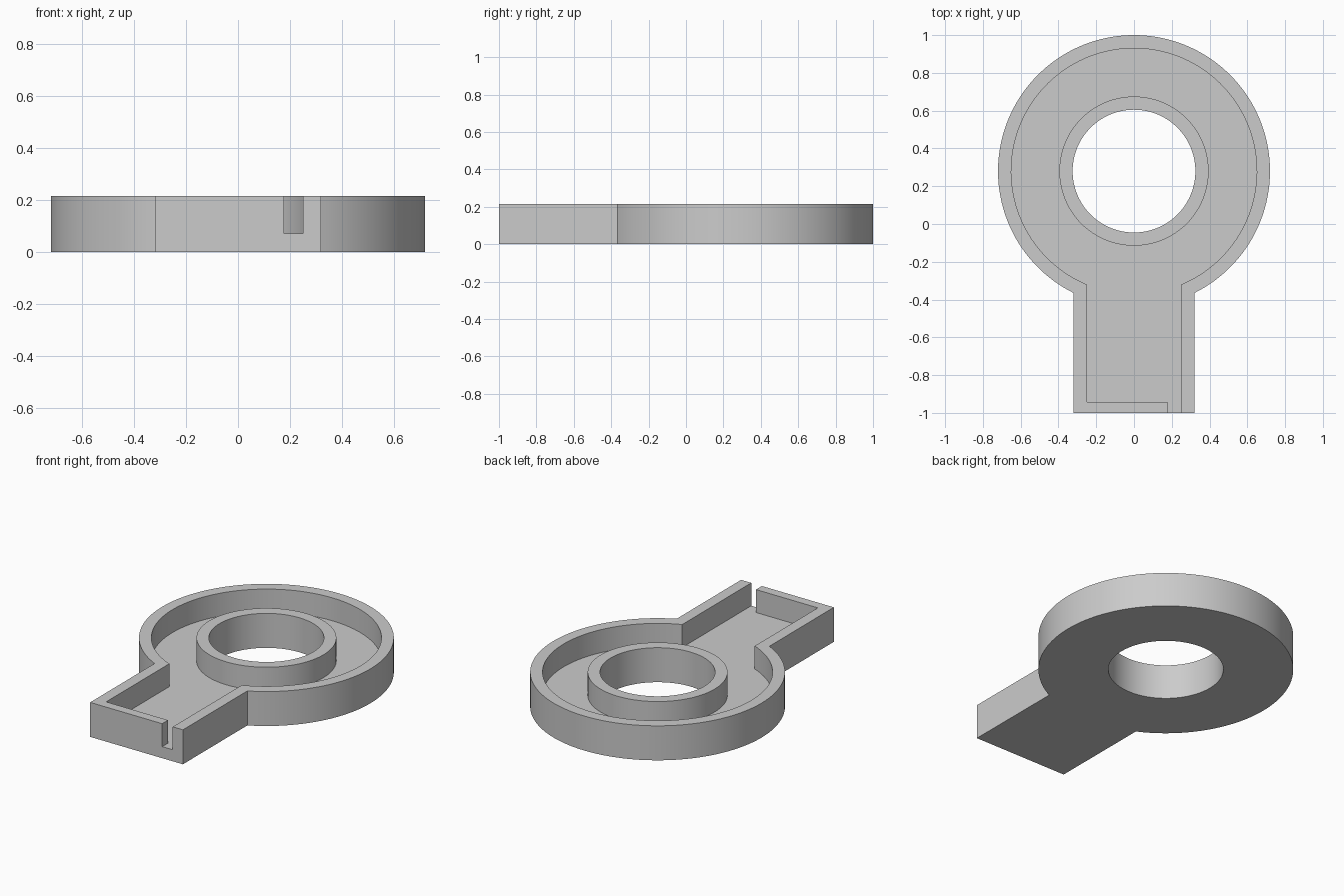
import bpy
import bmesh
from math import asin, cos, sin, pi

if "Cube" in bpy.data.objects:
    bpy.data.objects.remove(bpy.data.objects["Cube"])

HEIGHT, FLOOR = 0.215, 0.072
RING_Y, SEGMENTS = 0.28, 128

grey = bpy.data.materials.new("plain grey")
grey.use_nodes = True
grey.diffuse_color = (0.6, 0.6, 0.6, 1)
grey.node_tree.nodes["Principled BSDF"].inputs["Base Color"].default_value = grey.diffuse_color


def prism(name, outline, bottom, top):
    """Extrude a flat outline into a solid."""
    bm = bmesh.new()
    face = bm.faces.new([bm.verts.new((x, y, bottom)) for x, y in outline])
    up = bmesh.ops.extrude_face_region(bm, geom=[face])["geom"]
    verts = [v for v in up if isinstance(v, bmesh.types.BMVert)]
    bmesh.ops.translate(bm, verts=verts, vec=(0, 0, top - bottom))
    bmesh.ops.recalc_face_normals(bm, faces=bm.faces)
    mesh = bpy.data.meshes.new(name)
    bm.to_mesh(mesh)
    bm.free()
    mesh.materials.append(grey)
    obj = bpy.data.objects.new(name, mesh)
    bpy.context.collection.objects.link(obj)
    return obj


def arc(radius, half_gap=0):
    """Counter-clockwise arc, open at the front by twice half_gap."""
    a = asin(half_gap / radius)
    count = SEGMENTS + (1 if half_gap else 0)
    angles = [-pi / 2 + a + (2 * pi - 2 * a) * i / SEGMENTS for i in range(count)]
    return [(radius * cos(t), RING_Y + radius * sin(t)) for t in angles]


def cut(target, cutter):
    mod = target.modifiers.new("cut", "BOOLEAN")
    mod.operation, mod.solver, mod.object = "DIFFERENCE", "EXACT", cutter
    bpy.ops.object.select_all(action="DESELECT")
    target.select_set(True)
    bpy.context.view_layer.objects.active = target
    bpy.ops.object.modifier_apply(modifier=mod.name)
    bpy.data.objects.remove(cutter)


# Keyhole-shaped body: round end and straight handle
body = prism("tray_body", arc(0.72, 0.32) + [(-0.32, -1), (0.32, -1)], 0, HEIGHT)

# Cavity with the exit slot in the end wall, leaving the hub standing
cavity = prism("cavity_cutter", arc(0.65, 0.25) + [
    (-0.25, -0.942), (0.177, -0.942), (0.177, -1.1), (0.25, -1.1)], FLOOR, 0.4)
cut(cavity, prism("hub_cutter", arc(0.395), -0.1, 0.5))
cut(body, cavity)

# Bore through the hub
cut(body, prism("bore_cutter", arc(0.325), -0.1, 0.5))

body.select_set(True)
bpy.context.view_layer.objects.active = body
bpy.ops.object.shade_smooth_by_angle(angle=pi / 6)
